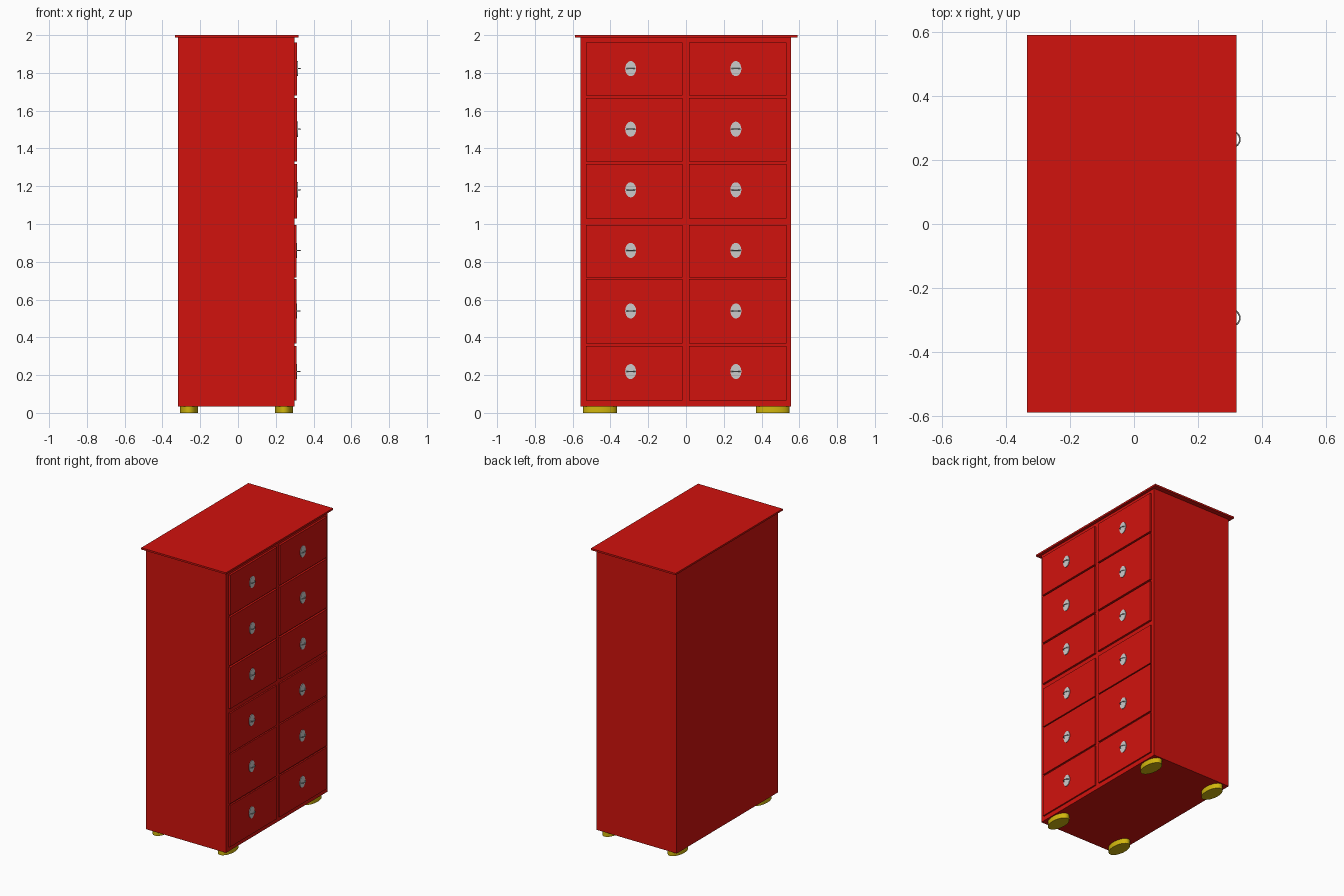
import bpy, math
from mathutils import Matrix

if "Cube" in bpy.data.objects:
    bpy.data.objects.remove(bpy.data.objects["Cube"])


def material(name, rgb):
    m = bpy.data.materials.new(name)
    m.diffuse_color = (*rgb, 1)
    m.use_nodes = True
    m.node_tree.nodes["Principled BSDF"].inputs["Base Color"].default_value = m.diffuse_color
    return m


RED = material("red_paint", (0.64, 0.006, 0.004))
GOLD = material("yellow_feet", (0.64, 0.47, 0.004))
STEEL = material("grey_metal", (0.7, 0.7, 0.7))


def finish(name, mat, smooth=False):
    o = bpy.context.object
    o.name = name
    o.data.materials.append(mat)
    if smooth:
        bpy.ops.object.shade_smooth_by_angle()
    return o


def box(name, x, y, z, mat):
    spans = (x, y, z)
    bpy.ops.mesh.primitive_cube_add(size=1)
    o = finish(name, mat)
    centre = [(a + b) / 2 for a, b in spans]
    size = [b - a for a, b in spans]
    o.data.transform(Matrix.Translation(centre) @ Matrix.Diagonal((*size, 1)))
    return o


def disc(name, centre, scale, mat, rot=(0, 0, 0), verts=32):
    bpy.ops.mesh.primitive_cylinder_add(vertices=verts, radius=1, depth=1,
                                        location=centre, rotation=rot)
    bpy.context.object.scale = scale
    bpy.ops.object.transform_apply(location=False, rotation=True, scale=True)
    return finish(name, mat, True)


# carcass and overhanging top
box("carcass", (-0.318, 0.299), (-0.558, 0.556), (0.035, 1.99), RED)
box("top_board", (-0.333, 0.319), (-0.588, 0.59), (1.988, 2.0), RED)

# drawer fronts, each with an oval plate and a thin ring pull
rows = [(0.066, 0.355), (0.367, 0.71), (0.718, 0.996),
        (1.03, 1.317), (1.33, 1.668), (1.68, 1.96)]
columns = [(-0.53, -0.018, -0.293), (0.016, 0.531, 0.264)]
for r, (z0, z1) in enumerate(rows):
    face = 0.309 if r < 3 else 0.313
    knob_z = 0.219 + r * 0.3207
    for c, (y0, y1, knob_y) in enumerate(columns):
        tag = f"{r + 1}_{c + 1}"
        box("drawer_" + tag, (0.28, face), (y0, y1), (z0, z1), RED)
        disc("pull_plate_" + tag, (face + 0.001, knob_y, knob_z),
             (0.04, 0.029, 0.006), STEEL, (0, math.pi / 2, 0))
        bpy.ops.mesh.primitive_torus_add(
            major_radius=0.025, minor_radius=0.0025, major_segments=24,
            minor_segments=8, location=(0.305, knob_y, knob_z))
        finish("pull_ring_" + tag, STEEL, True)

# oval feet
for x in (-0.26, 0.243):
    for y in (-0.455, 0.46):
        disc("foot", (x, y, 0.0185), (0.048, 0.089, 0.037), GOLD)
